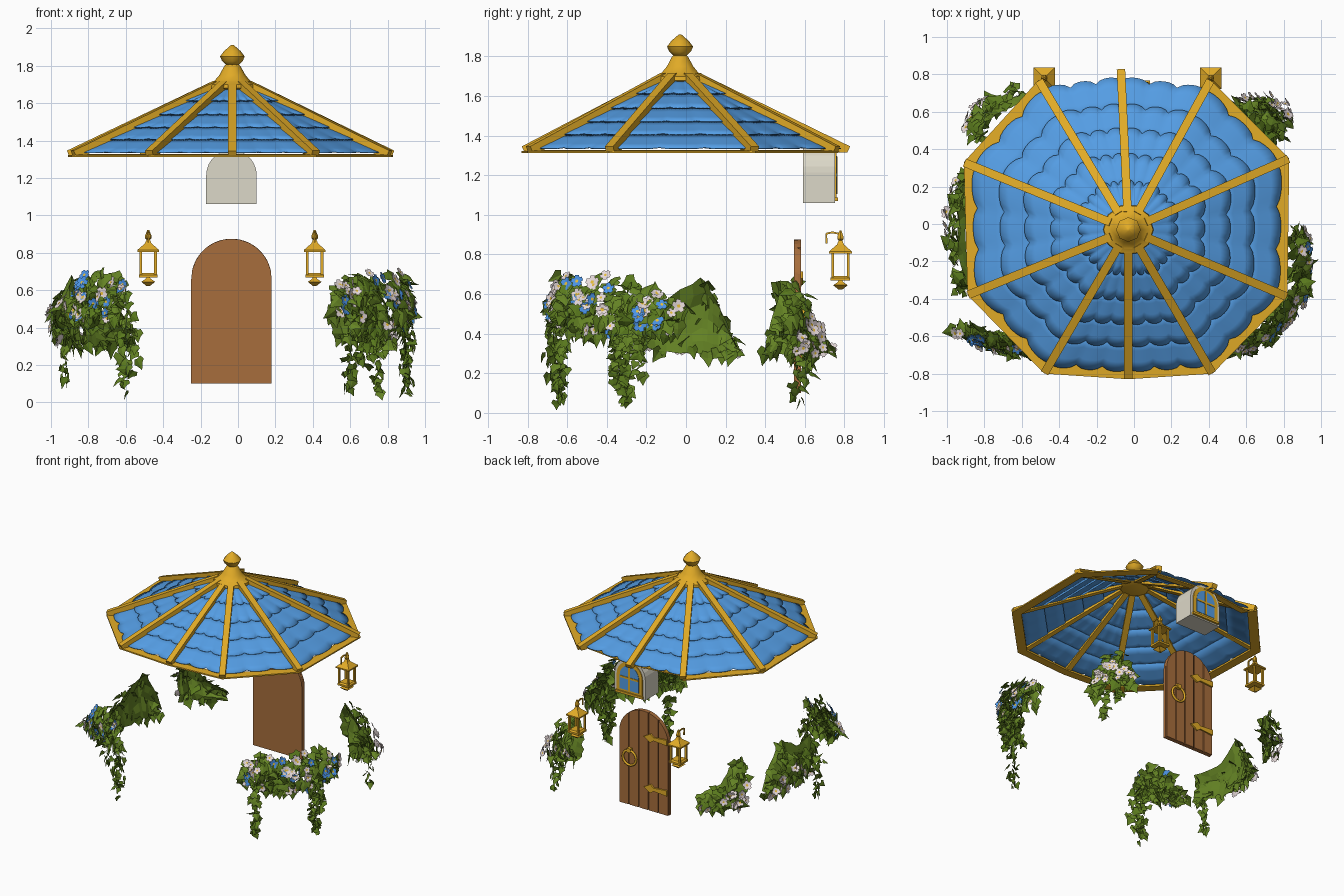
import bpy, bmesh, math, random
from mathutils import Vector as V, Matrix as M

if "Cube" in bpy.data.objects:
    bpy.data.objects.remove(bpy.data.objects["Cube"])

random.seed(4)
pi = math.pi


def material(name, r, g, b):
    m = bpy.data.materials.new(name)
    m.diffuse_color = (r, g, b, 1)
    m.use_nodes = True
    m.node_tree.nodes["Principled BSDF"].inputs["Base Color"].default_value = m.diffuse_color
    return m


BLUE = material("roof blue", .09, .34, .78)
GOLD = material("gold", .76, .41, .02)
WOOD = material("door brown", .39, .155, .045)
DARK = material("dark brown", .12, .045, .015)
STONE = material("pale stone", .72, .69, .58)
LEAF = material("leaf green", .10, .19, .012)
IVY = material("ivy green", .13, .23, .018)
WHITE = material("petal white", .86, .76, .76)
PETAL = material("petal blue", .07, .29, .78)
POLLEN = material("flower centre", .78, .50, .04)


def make(name, bm, *mats, smooth=None, fix=True):
    if fix:
        bmesh.ops.recalc_face_normals(bm, faces=bm.faces)
    me = bpy.data.meshes.new(name)
    bm.to_mesh(me)
    bm.free()
    ob = bpy.data.objects.new(name, me)
    bpy.context.collection.objects.link(ob)
    for m in mats:
        me.materials.append(m)
    if smooth:
        bpy.ops.object.select_all(action='DESELECT')
        ob.select_set(True)
        bpy.context.view_layer.objects.active = ob
        bpy.ops.object.shade_smooth_by_angle(angle=math.radians(smooth))
    return ob


def box(bm, lo, hi):
    lo, hi = V(lo), V(hi)
    bmesh.ops.create_cube(bm, size=1, matrix=M.Translation((lo + hi) / 2) @ M.Diagonal((*(hi - lo), 1)))


def beam(bm, a, b, w, h):
    a, b = V(a), V(b)
    d = b - a
    rot = d.to_track_quat('Y', 'Z').to_matrix().to_4x4()
    bmesh.ops.create_cube(bm, size=1, matrix=M.Translation((a + b) / 2) @ rot @ M.Diagonal((w, d.length, h, 1)))


def lathe(bm, c, profile, n, turn=0):
    rings = [[bm.verts.new((c[0] + r * math.cos(2 * pi * i / n + turn),
                            c[1] + r * math.sin(2 * pi * i / n + turn), z)) for i in range(n)] for r, z in profile]
    for a, b in zip(rings, rings[1:]):
        for i in range(n):
            bm.faces.new((a[i], a[(i + 1) % n], b[(i + 1) % n], b[i]))
    bm.faces.new(rings[0])
    bm.faces.new(rings[-1])


def prism(bm, pts, y0, y1):
    a, b = [[bm.verts.new((x, y, z)) for x, z in pts] for y in (y0, y1)]
    bm.faces.new(a)
    bm.faces.new(b)
    for i in range(len(pts)):
        j = (i + 1) % len(pts)
        bm.faces.new((a[i], a[j], b[j], b[i]))


def arch(cx, hw, z0, spring, xa=-1e9, xb=1e9):
    # arched outline, optionally only the slice from xa to xb
    xa, xb = max(xa, cx - hw), min(xb, cx + hw)
    top = []
    for i in range(15):
        x = xb + (xa - xb) * (.5 - .5 * math.cos(pi * i / 14))
        top.append((x, spring + math.sqrt(max(0, hw * hw - (x - cx) ** 2))))
    return [(xa, z0), (xb, z0)] + top


# ---- roof: ten ribs, rim boards and scalloped shingle rows
C = V((-.03, -.03, 0))
TIPS = [V((x, y, 0)) for x, y in ((-.07, .83), (.41, .77), (.83, .35), (.82, -.39), (.42, -.80), (-.03, -.83),
                                  (-.48, -.80), (-.89, -.38), (-.91, .33), (-.51, .77))]


def slope(f):
    return 1.70 - .375 * (f - .13) / .87


def on_roof(p, f, dz=0):
    q = C + (p - C) * f
    return V((q.x, q.y, slope(f) + dz))


bm = bmesh.new()
for p in TIPS:
    beam(bm, on_roof(p, .10, -.018), on_roof(p, .985, -.008), .045, .05)
bmesh.ops.bisect_plane(bm, geom=bm.verts[:] + bm.edges[:] + bm.faces[:], plane_co=(0, 0, 1.315), plane_no=(0, 0, -1),
                       clear_outer=True)
make("roof_ribs", bm, GOLD)

bm = bmesh.new()
for i in range(10):
    a, b = TIPS[i], TIPS[(i + 1) % 10]
    out, inn = (.925, .87) if i in (0, 9) else (1.0, .92)  # back boards tuck under the shingles
    sec = []
    for p in (a, b):
        o, n = C + (p - C) * out, C + (p - C) * inn
        sec.append([bm.verts.new((q.x, q.y, z)) for q, z in ((o, 1.313), (o, 1.323), (n, 1.327), (n, 1.313))])
    for k in range(4):
        bm.faces.new((sec[0][k], sec[0][(k + 1) % 4], sec[1][(k + 1) % 4], sec[1][k]))
    bm.faces.new(sec[0])
    bm.faces.new(sec[1])
make("roof_rim", bm, GOLD)

bm = bmesh.new()
ROWS = (.11, .31, .48, .64, .79, .955)
for k in range(5):
    cols = []
    for j in range(181):
        i, s = divmod(j % 180, 18)
        s /= 18
        p = TIPS[i].lerp(TIPS[(i + 1) % 10], s)
        lobe = abs(math.sin(3 * pi * s))
        end = ROWS[k + 1] - .03 * (1 - lobe ** .6)
        start = max(.1, ROWS[k] - .05)
        cols.append([bm.verts.new(on_roof(p, start + (end - start) * u, -.024 + .008 * u + .008 * u * lobe))
                     for u in (0, .35, .7, 1)])
    for a, b in zip(cols, cols[1:]):
        for n in range(3):
            bm.faces.new((a[n], a[n + 1], b[n + 1], b[n]))
bmesh.ops.remove_doubles(bm, verts=bm.verts, dist=1e-5)
roof = make("roof_shingles", bm, BLUE, smooth=40)
mod = roof.modifiers.new("thickness", 'SOLIDIFY')
mod.thickness = .004

bm = bmesh.new()
lathe(bm, C, [(.10, 1.665), (.135, 1.68), (.132, 1.70), (.10, 1.715), (.07, 1.75), (.042, 1.80), (.03, 1.81)], 10)
lathe(bm, C, [(.03, 1.80), (.055, 1.825), (.066, 1.85), (.045, 1.878), (.008, 1.91)], 8)
make("roof_finial", bm, GOLD, smooth=50)

# ---- door: backing, planks, dark joints, strap hinges, ring handle
DX, HW = -.035, .215
bm = bmesh.new()
prism(bm, arch(DX, HW, .10, .66), .545, .566)
w = 2 * HW / 5
for i in range(5):
    x = DX - HW + i * w
    prism(bm, arch(DX, HW, .10, .66, x + .004, x + w - .004), .564, .58)
make("door", bm, WOOD)
bm = bmesh.new()
for i in range(1, 5):
    x = DX - HW + i * w
    prism(bm, arch(DX, HW, .102, .655, x - .004, x + .004), .566, .572)
make("door_joints", bm, DARK)
bm = bmesh.new()
for z in (.28, .68):
    prism(bm, [(-.245, z - .022), (-.13, z - .013), (-.10, z - .034), (-.04, z), (-.10, z + .034), (-.13, z + .013),
               (-.245, z + .022)], .578, .592)
make("door_hinges", bm, GOLD)
bpy.ops.mesh.primitive_torus_add(location=(.08, .594, .48), rotation=(pi / 2, 0, 0), major_radius=.058,
                                 minor_radius=.009, major_segments=24, minor_segments=8)
ring = bpy.context.object
ring.name = "door_ring"
ring.data.materials.append(GOLD)
bpy.ops.object.shade_smooth()
bm = bmesh.new()
box(bm, (.064, .575, .524), (.096, .606, .556))
make("ring_mount", bm, GOLD)

# ---- dormer with arched window on the back face
for name, hw, z0, y0, y1, mat in (("dormer", .135, 1.06, .59, .752, STONE), ("window_frame", .112, 1.08, .75, .759, GOLD),
                                  ("window_pane", .083, 1.105, .755, .762, BLUE)):
    bm = bmesh.new()
    prism(bm, arch(DX, hw, z0, 1.215), y0, y1)
    make(name, bm, mat)
bm = bmesh.new()
box(bm, (DX - .008, .757, 1.105), (DX + .008, .766, 1.295))
box(bm, (DX - .08, .757, 1.195), (DX + .08, .766, 1.21))
box(bm, (DX - .12, .75, 1.07), (DX + .12, .768, 1.088))
make("window_bars", bm, GOLD)

# ---- two lanterns on hooks
for side, x in (("left", -.48), ("right", .41)):
    y = .78
    bm = bmesh.new()
    for prof in ([(.082, .805), (.082, .815), (.025, .85), (.012, .872)], [(.07, .668), (.07, .682), (.055, .692)],
                 [(.012, .67), (.02, .66), (.052, .645), (.012, .622)]):
        lathe(bm, (x, y), prof, 4, pi / 4)
    lathe(bm, (x, y), [(.006, .865), (.018, .878), (.018, .89), (.005, .922)], 6)
    for sx in (-1, 1):
        for sy in (-1, 1):
            px, py = x + sx * .039, y + sy * .039
            box(bm, (px - .007, py - .007, .685), (px + .007, py + .007, .81))
    hook = [(.71, .855), (.708, .905), (.74, .912), (.77, .905), (.78, .88)]
    for a, b in zip(hook, hook[1:]):
        beam(bm, (x, *a), (x, *b), .009, .009)
    make(side + "_lantern", bm, GOLD)


# ---- ivy: leaves, flowers, wall patches and hanging strands
def frame(p, n, down, size):
    n = n.normalized()
    d = (down - n * down.dot(n)).normalized()
    return M.Translation(p) @ M((d.cross(n), -d, n)).transposed().to_4x4() @ M.Scale(size, 4)


OUTLINE = ((.32, .12), (.52, -.25), (.28, -.5), (0, -1.0), (-.28, -.5), (-.52, -.25), (-.32, .12))


def jit(s):
    return V([random.gauss(0, s) for _ in range(3)])


def leaf(bm, p, n, size):
    m = frame(p, n + jit(.45), V((0, 0, -1)) + jit(.55), size)
    mid = [bm.verts.new(m @ V((0, y, z))) for y, z in ((0, 0), (-.4, .02))]
    o = [bm.verts.new(m @ V((x, y, -.12 if abs(x) > .3 else -.05))) for x, y in OUTLINE]
    mat = random.randrange(2)
    for f in ((mid[0], mid[1], o[1], o[0]), (mid[1], o[3], o[2], o[1]), (mid[0], o[6], o[5], mid[1]),
              (mid[1], o[5], o[4], o[3])):
        bm.faces.new(f).material_index = mat


def flower(bm, p, n, size, mat):
    m = frame(p, n + jit(.3), V((0, 0, -1)) + jit(.3), size)
    for k in range(5):
        r = M.Rotation(2 * pi * k / 5, 4, 'Z')
        f = bm.faces.new([bm.verts.new(m @ r @ V(q)) for q in ((0, 0, 0), (.42, .5, .15), (.3, .95, .2), (-.3, .95, .2),
                                                              (-.42, .5, .15))])
        f.material_index = mat
    c = [bm.verts.new(m @ V((.26 * math.cos(a), .26 * math.sin(a), .2))) for a in (0, 1.05, 2.1, 3.14, 4.19, 5.24)]
    bm.faces.new(c).material_index = 2


def along(path, t):
    t = min(t, .9999) * (len(path) - 1)
    i = int(t)
    return V(path[i]).lerp(V(path[i + 1]), t - i)


# name, path of (x, y, low, high), leaves, flowers, patch bulge (0: no patch), strands (x, y, top, bottom)
IVIES = (
    ("front_left", [(-.87, -.52, .46, .58), (-.73, -.59, .43, .72), (-.54, -.61, .42, .62)], 125, 30, 0,
     [(-.61, -.65, .44, .06), (-.57, -.68, .44, .16)]),
    ("front_right", [(.48, -.62, .47, .62), (.66, -.56, .40, .70), (.83, -.35, .40, .70), (.83, -.03, .40, .56)], 240, 52,
     0, [(.60, -.64, .45, .06), (.90, -.30, .45, .04), (.91, -.36, .42, .12), (.88, -.23, .42, .18)]),
    ("left", [(-.84, -.34, .38, .56), (-.90, -.12, .31, .56), (-.89, .08, .30, .68), (-.86, .17, .30, .55),
              (-.84, .25, .30, .34)], 70, 18, .05, [(-.93, -.33, .40, .10)]),
    ("back_left", [(-.80, .43, .32, .66), (-.80, .53, .31, .66), (-.71, .60, .30, .48), (-.56, .67, .30, .38)], 45, 14,
     .05, []),
    ("back_right", [(.69, .40, .30, .36), (.64, .47, .30, .60), (.57, .52, .30, .67), (.50, .58, .34, .52)], 75, 18, .16,
     [(.75, .58, .38, .06), (.68, .62, .40, .2)]),
)
for name, path, leaves, blooms, bulge, strands in IVIES:
    path = [V(p) for p in path]

    def spot(t, v, off):
        q = along(path, t)
        n = V((q[0], q[1], 0)).normalized()
        return V((q[0], q[1], q[2] + (q[3] - q[2]) * v)) + n * off, n

    def swell(t, v):  # how far the foliage stands out from the wall
        if bulge > .1:
            return bulge * (1 - v) ** .7 * math.sin(pi * t) ** .5
        return .05 * math.sin(pi * v)

    bm = bmesh.new()
    for _ in range(leaves):
        t, v = random.random(), random.random()
        p, n = spot(t, v, random.uniform(0, .09 if bulge > .1 else .06) + swell(t, v))
        leaf(bm, p, n + V((0, 0, (v - .3) * 1.2)), random.uniform(.06, .095))
    for x, y, top, bottom in strands:  # hanging strands
        n, z = V((x, y, 0)).normalized(), top
        while z > bottom:
            leaf(bm, V((x, y, z)) + jit(.016), n, random.uniform(.045, .07))
            z -= .016
    make(name + "_ivy_leaves", bm, LEAF, IVY, fix=False)

    bm = bmesh.new()
    for _ in range(blooms):
        t, v = random.random(), random.random() ** .8 * (.55 if bulge else 1)
        p, n = spot(t, v, (.10 if bulge > .1 else .06) + swell(t, v))
        blue = name.startswith("front") and random.random() < .35
        flower(bm, p, n + V((0, 0, v * .6)), random.uniform(.026, .038), int(blue))
    make(name + "_flowers", bm, WHITE, PETAL, POLLEN, fix=False)

    if bulge:  # curved sheet of ivy against the wall
        bm = bmesh.new()
        g = [[bm.verts.new(spot(i / 14, j / 6, swell(i / 14, j / 6) + (.03 if j == 0 else 0))[0] + jit(.006))
              for j in range(7)] for i in range(15)]
        for a, b in zip(g, g[1:]):
            for j in range(6):
                bm.faces.new((a[j], b[j], b[j + 1], a[j + 1]))
        make(name + "_ivy_patch", bm, IVY)
